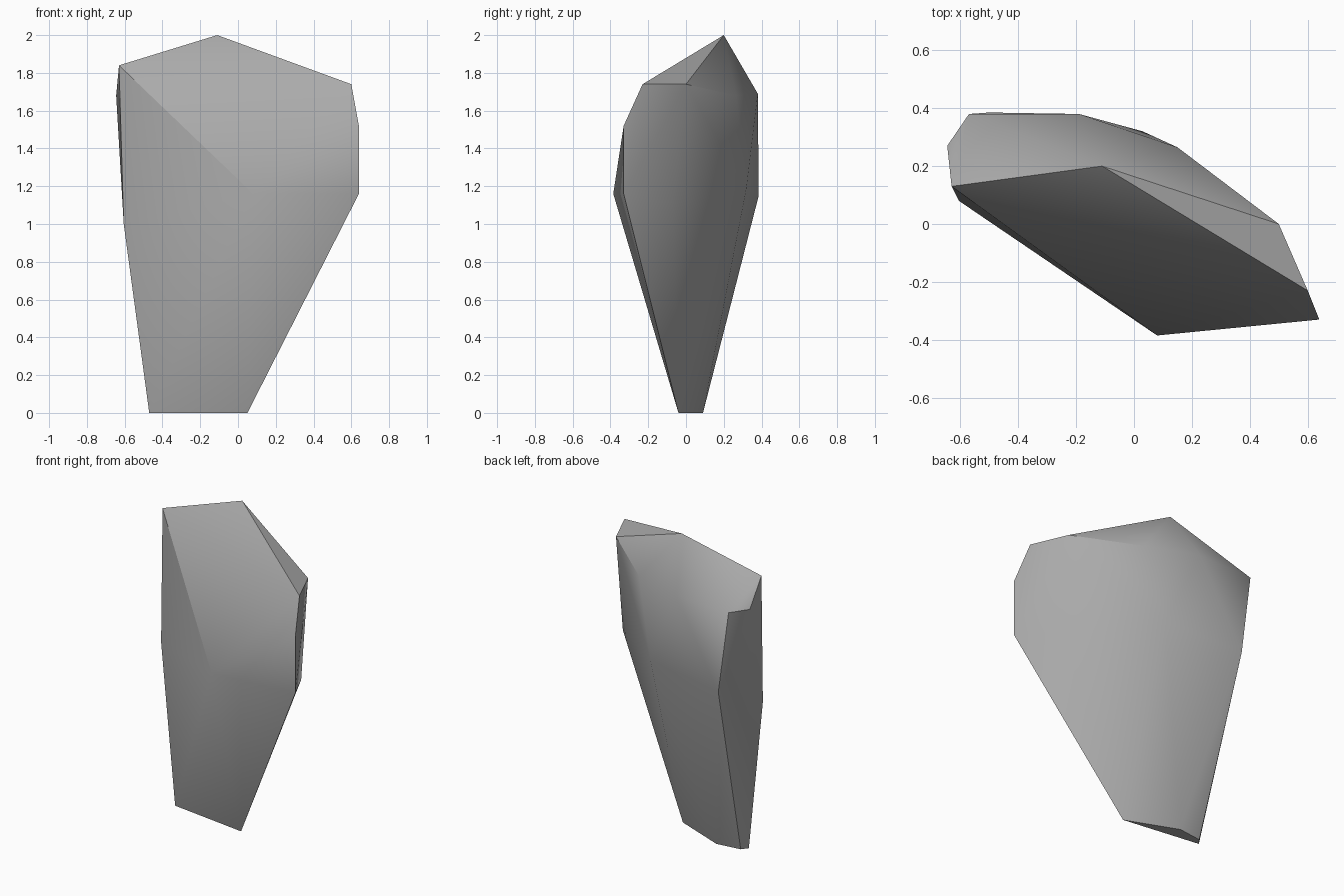
import bpy
import bmesh
import math

default_cube = bpy.data.objects.get("Cube")
if default_cube:
    bpy.data.objects.remove(default_cube, do_unlink=True)


def flat_material(name, colour):
    material = bpy.data.materials.new(name)
    material.use_nodes = True
    material.diffuse_color = colour
    shader = next(n for n in material.node_tree.nodes if n.type == "BSDF_PRINCIPLED")
    shader.inputs["Base Color"].default_value = colour
    shader.inputs["Roughness"].default_value = 0.9
    return material


def hull_object(name, corners, material, smooth_angle):
    """Wrap a convex faceted solid around the given corner points."""
    bm = bmesh.new()
    for corner in corners:
        bm.verts.new(corner)
    hull = bmesh.ops.convex_hull(bm, input=bm.verts[:])
    loose = {g for g in hull["geom_interior"] + hull["geom_unused"]
             if isinstance(g, bmesh.types.BMVert)}
    bmesh.ops.delete(bm, geom=list(loose), context="VERTS")
    bmesh.ops.recalc_face_normals(bm, faces=bm.faces[:])
    mesh = bpy.data.meshes.new(name)
    bm.to_mesh(mesh)
    bm.free()
    mesh.materials.append(material)
    obj = bpy.data.objects.new(name, mesh)
    bpy.context.collection.objects.link(obj)
    bpy.ops.object.select_all(action="DESELECT")
    obj.select_set(True)
    bpy.context.view_layer.objects.active = obj
    bpy.ops.object.shade_smooth_by_angle(angle=math.radians(smooth_angle))
    return obj


# Narrow foot on the ground
foot = [(0.05, -0.04, 0), (-0.47, 0.03, 0), (-0.44, 0.07, 0), (-0.28, 0.09, 0)]

# Widest belt, with the front ridge corner first
belt = [(0.08, -0.385, 1.16), (0.64, -0.33, 1.16), (0.5, -0.07, 1.11),
        (0.03, 0.32, 1.19), (-0.5, 0.385, 1.15), (-0.605, 0.08, 1.0)]

# Shoulder corners under the sloping top
shoulder = [(0.64, -0.33, 1.52), (0.6, -0.23, 1.74), (0.5, 0, 1.74),
            (0.15, 0.265, 1.68), (-0.19, 0.38, 1.69), (-0.57, 0.38, 1.68),
            (-0.645, 0.27, 1.68), (-0.63, 0.13, 1.84)]

# Single high point
peak = [(-0.11, 0.2, 2)]

stone_grey = flat_material("stone grey", (0.4, 0.4, 0.4, 1))
hull_object("rock", foot + belt + shoulder + peak, stone_grey, 30)
